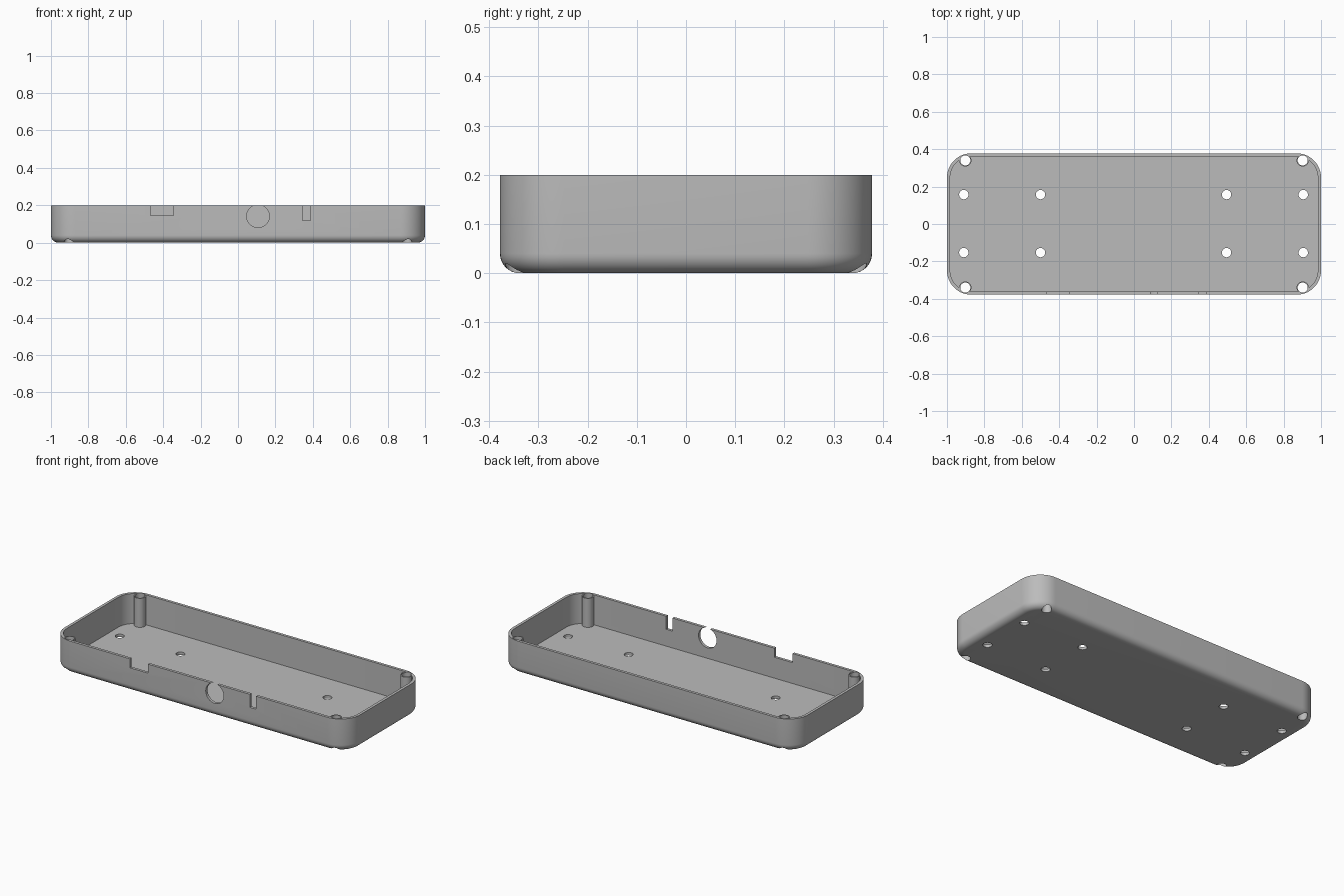
import bpy, bmesh, math
from mathutils import Matrix

if "Cube" in bpy.data.objects:
    bpy.data.objects.remove(bpy.data.objects["Cube"], do_unlink=True)

HX, HY, HEIGHT = 1.0, 0.378, 0.2
CORNER, FILLET, WALL, FLOOR = 0.13, 0.04, 0.017, 0.017

grey = bpy.data.materials.new("plain_grey")
grey.use_nodes = True
colour = (0.5, 0.5, 0.5, 1)
grey.diffuse_color = colour
grey.node_tree.nodes["Principled BSDF"].inputs["Base Color"].default_value = colour


def to_object(name, bm):
    bmesh.ops.recalc_face_normals(bm, faces=bm.faces[:])
    mesh = bpy.data.meshes.new(name)
    bm.to_mesh(mesh)
    bm.free()
    mesh.materials.append(grey)
    obj = bpy.data.objects.new(name, mesh)
    bpy.context.collection.objects.link(obj)
    return obj


def rounded_block(name, layers, steps=14):
    """Loft rounded rectangles; each layer is (inset, z)."""
    bm = bmesh.new()
    loops = []
    for inset, z in layers:
        r = CORNER - inset
        loop = []
        for q, (sx, sy) in enumerate([(1, 1), (-1, 1), (-1, -1), (1, -1)]):
            for i in range(steps + 1):
                a = math.pi / 2 * (q + i / steps)
                loop.append(bm.verts.new((sx * (HX - CORNER) + r * math.cos(a),
                                          sy * (HY - CORNER) + r * math.sin(a), z)))
        loops.append(loop)
    n = len(loops[0])
    for low, high in zip(loops, loops[1:]):
        for i in range(n):
            j = (i + 1) % n
            bm.faces.new((low[i], low[j], high[j], high[i]))
    bm.faces.new(loops[0][::-1])
    bm.faces.new(loops[-1])
    return to_object(name, bm)


def cylinders(name, spots, radius, depth, turn=Matrix()):
    bm = bmesh.new()
    for spot in spots:
        bmesh.ops.create_cone(bm, cap_ends=True, segments=32, radius1=radius,
                              radius2=radius, depth=depth,
                              matrix=Matrix.Translation(spot) @ turn)
    return to_object(name, bm)


def box(name, x0, x1, z0, z1):
    bm = bmesh.new()
    place = Matrix.Translation(((x0 + x1) / 2, -HY, (z0 + z1) / 2))
    bmesh.ops.create_cube(bm, size=1, matrix=place @ Matrix.Diagonal((x1 - x0, 0.1, z1 - z0, 1)))
    return to_object(name, bm)


def cut(target, cutter):
    cutter.hide_render = True
    mod = target.modifiers.new("cut", 'BOOLEAN')
    mod.operation, mod.solver, mod.object = 'DIFFERENCE', 'EXACT', cutter
    bpy.context.view_layer.objects.active = target
    bpy.ops.object.modifier_apply(modifier=mod.name)
    bpy.data.objects.remove(cutter, do_unlink=True)


# Outer shell with a rounded lower edge
layers = []
for i in range(9):
    a = math.pi / 2 * i / 8
    layers.append((FILLET * (1 - math.sin(a)), FILLET * (1 - math.cos(a))))
tray = rounded_block("tray", layers + [(0, HEIGHT)])

# Cavity, leaving four corner posts standing
corners = [(sx * 0.902, sy * 0.34) for sx in (-1, 1) for sy in (-1, 1)]
post_top = HEIGHT - 0.005
cavity = rounded_block("cavity", [(WALL, FLOOR), (WALL, HEIGHT + 0.05)])
cut(cavity, cylinders("posts", [(x, y, post_top / 2) for x, y in corners], 0.033, post_top))
cut(tray, cavity)

# Screw holes through the posts and the floor
cut(tray, cylinders("post_holes", [(x, y, 0.1) for x, y in corners], 0.027, 0.4))
floor_spots = [(x, y, 0) for x in (-0.91, -0.5, 0.495, 0.905) for y in (-0.153, 0.157)]
cut(tray, cylinders("floor_holes", floor_spots, 0.025, 0.1))

# Front wall openings
cut(tray, box("wide_notch", -0.468, -0.345, 0.145, 0.25))
cut(tray, box("narrow_notch", 0.345, 0.387, 0.12, 0.25))
cut(tray, cylinders("round_port", [(0.107, -HY, 0.142)], 0.061, 0.1,
                    Matrix.Rotation(math.pi / 2, 4, 'X')))

# Smooth curves, sharp rims
bpy.ops.object.select_all(action='DESELECT')
tray.select_set(True)
bpy.context.view_layer.objects.active = tray
bpy.ops.object.shade_smooth_by_angle(angle=math.radians(30))
